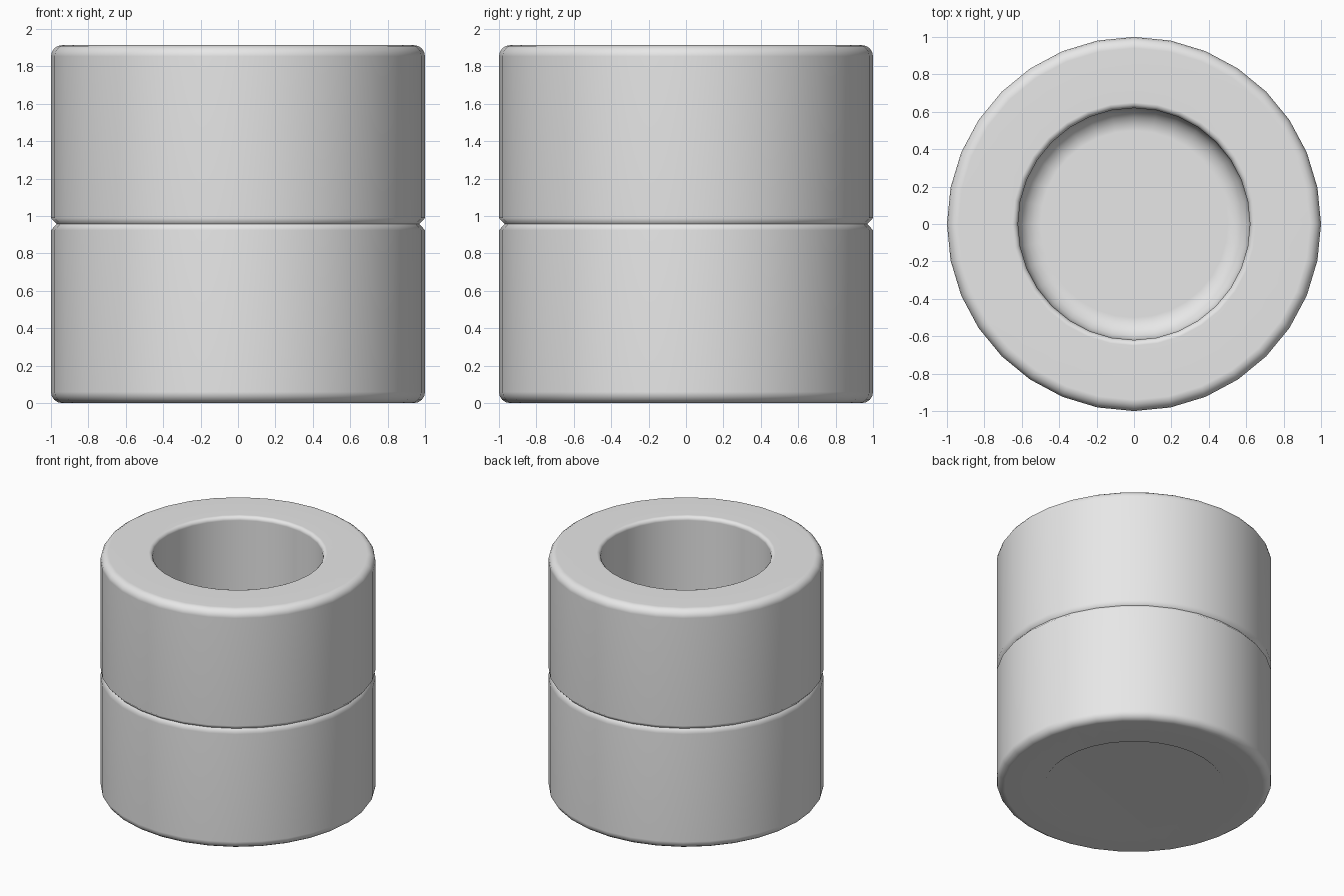
import bpy
import bmesh
import math

if "Cube" in bpy.data.objects:
    bpy.data.objects.remove(bpy.data.objects["Cube"])

SIDES = 32
HEIGHT = 1.914
MID = HEIGHT / 2

# One flat colour
grey = bpy.data.materials.new("light_grey")
grey.diffuse_color = (0.8, 0.8, 0.8, 1.0)
grey.use_nodes = True
grey.node_tree.nodes["Principled BSDF"].inputs["Base Color"].default_value = grey.diffuse_color


def arc(cx, cz, r, start, end, steps):
    """Points (radius, z) along a rounded edge, angles in degrees."""
    return [(cx + r * math.cos(math.radians(start + (end - start) * i / steps)),
             cz + r * math.sin(math.radians(start + (end - start) * i / steps)))
            for i in range(steps + 1)]


def lathe(name, profile):
    """Revolve an open (radius, z) profile and cap both ends."""
    bm = bmesh.new()
    rings = [[bm.verts.new((r * math.cos(2 * math.pi * i / SIDES),
                            r * math.sin(2 * math.pi * i / SIDES), z))
              for i in range(SIDES)] for r, z in profile]
    for a, b in zip(rings, rings[1:]):
        for i in range(SIDES):
            j = (i + 1) % SIDES
            bm.faces.new((a[i], a[j], b[j], b[i]))
    bm.faces.new(rings[0])
    bm.faces.new(rings[-1])
    bmesh.ops.recalc_face_normals(bm, faces=bm.faces)
    mesh = bpy.data.meshes.new(name)
    bm.to_mesh(mesh)
    bm.free()
    mesh.materials.append(grey)
    obj = bpy.data.objects.new(name, mesh)
    bpy.context.collection.objects.link(obj)
    bpy.context.view_layer.objects.active = obj
    obj.select_set(True)
    bpy.ops.object.shade_smooth_by_angle(angle=math.radians(60))
    obj.modifiers.new("even_shading", "WEIGHTED_NORMAL").keep_sharp = True
    return obj


# Underside: shallow recessed disc inside the bottom rim
profile = [(0.64, 0.01), (0.65, 0.0)]
# Outer wall: rounded bottom edge, V groove at mid height, rounded top edge
profile += arc(0.94, 0.06, 0.06, -90, 0, 4)
profile += [(1.0, MID - 0.033), (0.97, MID), (1.0, MID + 0.033)]
profile += arc(0.94, HEIGHT - 0.06, 0.06, 0, 90, 4)
# Rounded lip of the bore, bore wall and filleted floor
profile += arc(0.65, HEIGHT - 0.03, 0.03, 90, 180, 3)
profile += arc(0.50, 0.24, 0.12, 0, -90, 5)

lathe("cup_body", profile)
